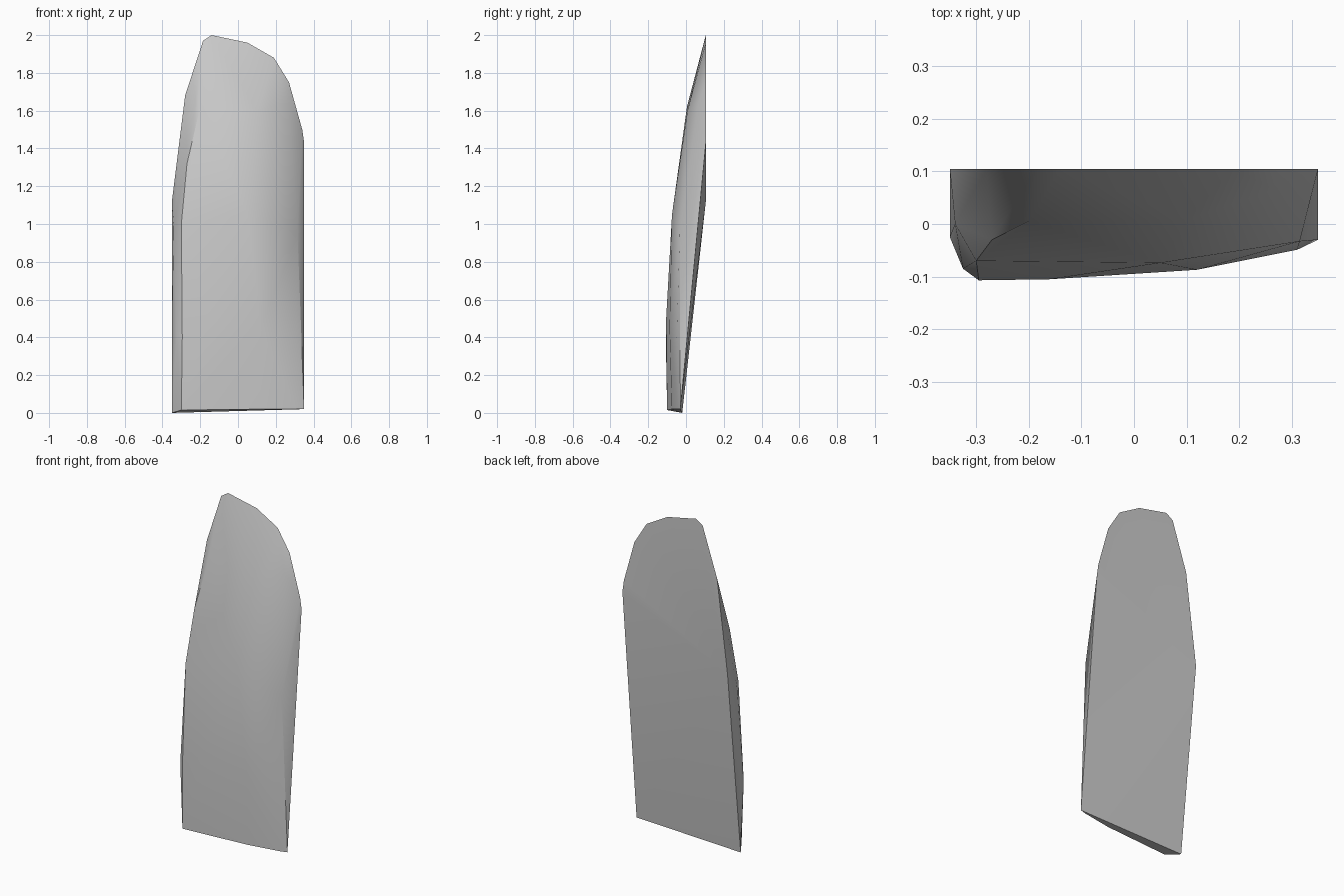
import bpy
import bmesh
import math

cube = bpy.data.objects.get("Cube")
if cube:
    bpy.data.objects.remove(cube, do_unlink=True)


def make_material(name, colour):
    material = bpy.data.materials.new(name)
    material.use_nodes = True
    material.diffuse_color = colour
    material.node_tree.nodes["Principled BSDF"].inputs["Base Color"].default_value = colour
    return material


def convex_slab(name, points, material):
    """Wrap the outline and section points in one faceted, bevelled solid."""
    mesh = bpy.data.meshes.new(name)
    slab = bpy.data.objects.new(name, mesh)
    bpy.context.collection.objects.link(slab)
    bm = bmesh.new()
    for point in points:
        bm.verts.new(point)
    hull = bmesh.ops.convex_hull(bm, input=bm.verts[:])
    loose = set(hull["geom_interior"]) | set(hull["geom_unused"])
    bmesh.ops.delete(bm, geom=[v for v in loose if isinstance(v, bmesh.types.BMVert)],
                     context="VERTS")
    bmesh.ops.recalc_face_normals(bm, faces=bm.faces[:])
    bm.to_mesh(mesh)
    bm.free()
    mesh.materials.append(material)
    return slab


# Rounded upper outline, lying in the upright back plane (x, z)
BACK = 0.105
outline = [(-.35, 1.12), (-.28, 1.68), (-.185, 1.97), (-.14, 2), (.05, 1.96),
           (.19, 1.88), (.27, 1.75), (.34, 1.5), (.35, 1.43)]
points = [(x, BACK, z) for x, z in outline]

# Lower edge of the leaning back
points += [(-.35, -.02, 0), (.35, -.03, .02)]

# Foot of the front face
points += [(-.3, -.1, .015), (.12, -.075, .02), (.31, -.042, .02)]

# Bulging lower front, with a narrow bevel on one side
points += [(-.35, -.025, .4), (-.325, -.085, .4), (-.295, -.107, .4),
           (-.16, -.105, .5), (.12, -.087, .45), (.31, -.049, .4)]

# Middle of the front, leaning back
points += [(-.34, 0, 1), (-.3, -.07, 1), (.05, -.074, 1.05), (.315, -.033, .95)]

# Upper front, tapering to the rounded edge
points += [(-.27, -.03, 1.32), (-.2, .005, 1.62), (.1, .008, 1.6), (.265, .065, 1.64)]

stone = make_material("grey stone", (0.6, 0.6, 0.6, 1))
slab = convex_slab("stone_slab", points, stone)

# Soft shading over the shallow facets, crisp edges at the rim
bpy.context.view_layer.objects.active = slab
slab.select_set(True)
bpy.ops.object.shade_smooth_by_angle(angle=math.radians(30))
